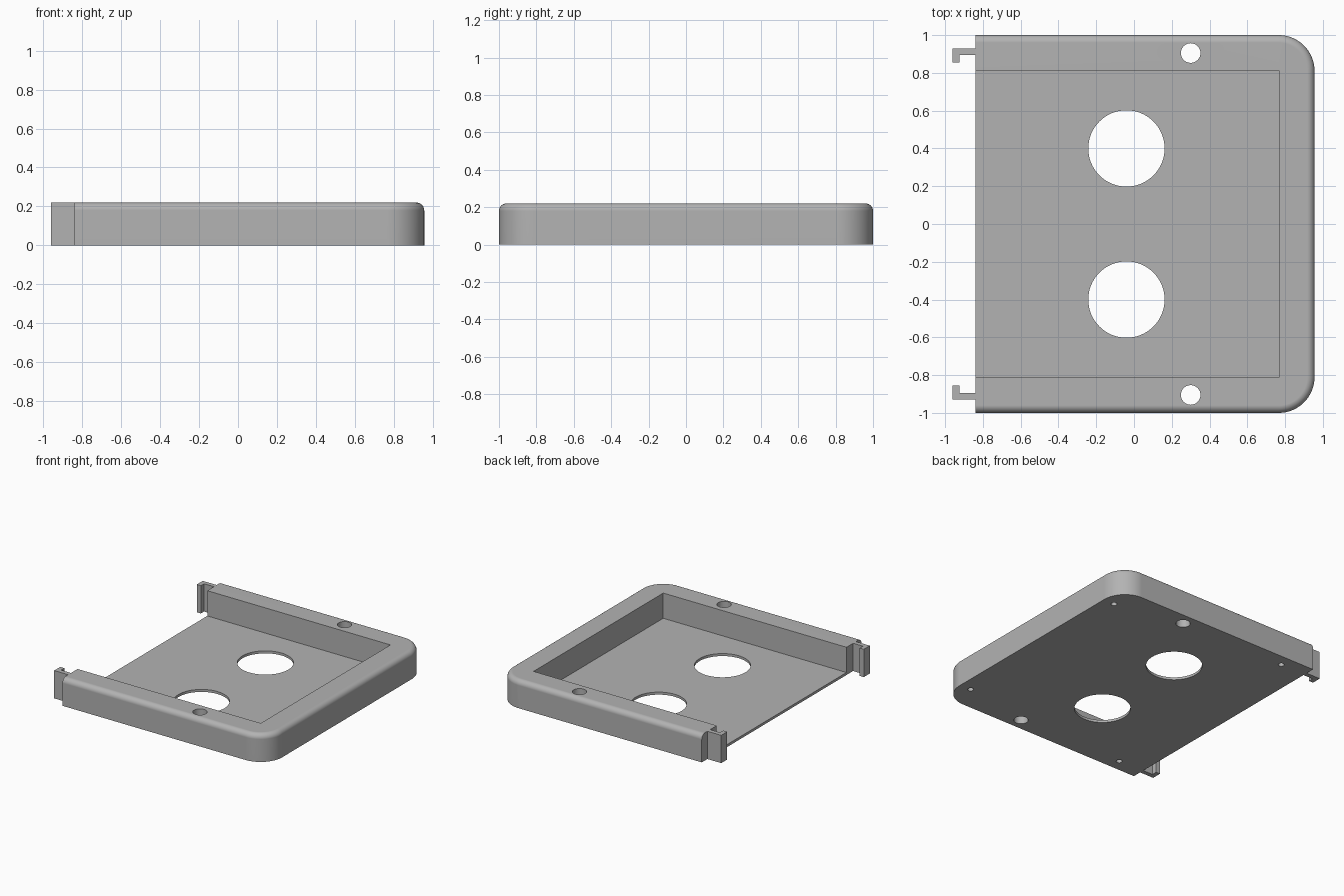
import bpy, bmesh, math

cube = bpy.data.objects.get("Cube")
if cube:
    bpy.data.objects.remove(cube, do_unlink=True)

HEIGHT, FLOOR = 0.22, 0.02
BACK, FRONT, HALF = -0.838, 0.956, 1.0
CORNER, FILLET = 0.19, 0.04

grey = bpy.data.materials.new("plain grey")
grey.use_nodes = True
grey.diffuse_color = (0.45, 0.45, 0.45, 1)
grey.node_tree.nodes["Principled BSDF"].inputs["Base Color"].default_value = grey.diffuse_color


def make_object(name, bm):
    bmesh.ops.recalc_face_normals(bm, faces=bm.faces)
    mesh = bpy.data.meshes.new(name)
    bm.to_mesh(mesh)
    bm.free()
    mesh.materials.append(grey)
    obj = bpy.data.objects.new(name, mesh)
    bpy.context.collection.objects.link(obj)
    return obj


def loft(name, rings):
    """Join equal-sized rings of points into a closed solid."""
    bm = bmesh.new()
    loops = [[bm.verts.new(p) for p in ring] for ring in rings]
    for low, high in zip(loops, loops[1:]):
        for i in range(len(low)):
            j = (i + 1) % len(low)
            bm.faces.new((low[i], low[j], high[j], high[i]))
    bm.faces.new(loops[0][::-1])
    bm.faces.new(loops[-1])
    return make_object(name, bm)


def tray_ring(inset, z, steps=16):
    """Outline with two rounded corners on the +x side and a square open end."""
    r = CORNER - inset
    half_ring = []
    for i in range(steps + 1):
        a = math.pi / 2 * i / steps
        half_ring.append((FRONT - CORNER + r * math.cos(a), HALF - CORNER + r * math.sin(a), z))
    half_ring.append((BACK, HALF - inset, z))
    return half_ring + [(x, -y, z) for x, y, z in reversed(half_ring)]


def cylinder(x, y, radius, z0, z1, sides=64):
    angles = [2 * math.pi * i / sides for i in range(sides)]
    return loft("cutter", [[(x + radius * math.cos(a), y + radius * math.sin(a), z)
                            for a in angles] for z in (z0, z1)])


def cut(target, cutter):
    mod = target.modifiers.new("cut", "BOOLEAN")
    mod.operation, mod.solver, mod.object = "DIFFERENCE", "EXACT", cutter
    bpy.context.view_layer.objects.active = target
    bpy.ops.object.modifier_apply(modifier=mod.name)
    bpy.data.objects.remove(cutter, do_unlink=True)


# Tray body with a filleted upper outer edge
rings = [tray_ring(0, 0)]
for k in range(7):
    t = math.pi / 2 * k / 6
    rings.append(tray_ring(FILLET * (1 - math.cos(t)), HEIGHT - FILLET * (1 - math.sin(t))))
tray = loft("tray", rings)

# Pocket, open at the -x end
pocket = [(-1.2, -0.812), (0.768, -0.812), (0.768, 0.812), (-1.2, 0.812)]
cut(tray, loft("cutter", [[(x, y, z) for x, y in pocket] for z in (FLOOR, 0.5)]))

# Floor openings, rail through holes and blind holes underneath
for side in (-1, 1):
    cut(tray, cylinder(-0.04, 0.4 * side, 0.202, -0.1, 0.1))
    cut(tray, cylinder(0.3, 0.905 * side, 0.052, -0.1, 0.4, 32))
    cut(tray, cylinder(0.86, 0.8 * side, 0.022, -0.1, 0.15, 24))
    cut(tray, cylinder(-0.62, 0.905 * side, 0.022, -0.1, 0.15, 24))

bpy.ops.object.select_all(action="DESELECT")
tray.select_set(True)
bpy.context.view_layer.objects.active = tray
bpy.ops.object.shade_smooth_by_angle(angle=math.radians(30))
weighted = tray.modifiers.new("clean shading", "WEIGHTED_NORMAL")
weighted.keep_sharp = True

# Latch hooks at the open end
hook = [(BACK, 0.93), (-0.96, 0.93), (-0.96, 0.855), (-0.924, 0.855), (-0.924, 0.895), (BACK, 0.895)]
for name, side in (("left_hook", 1), ("right_hook", -1)):
    loft(name, [[(x, y * side, z) for x, y in hook] for z in (0, HEIGHT)])
